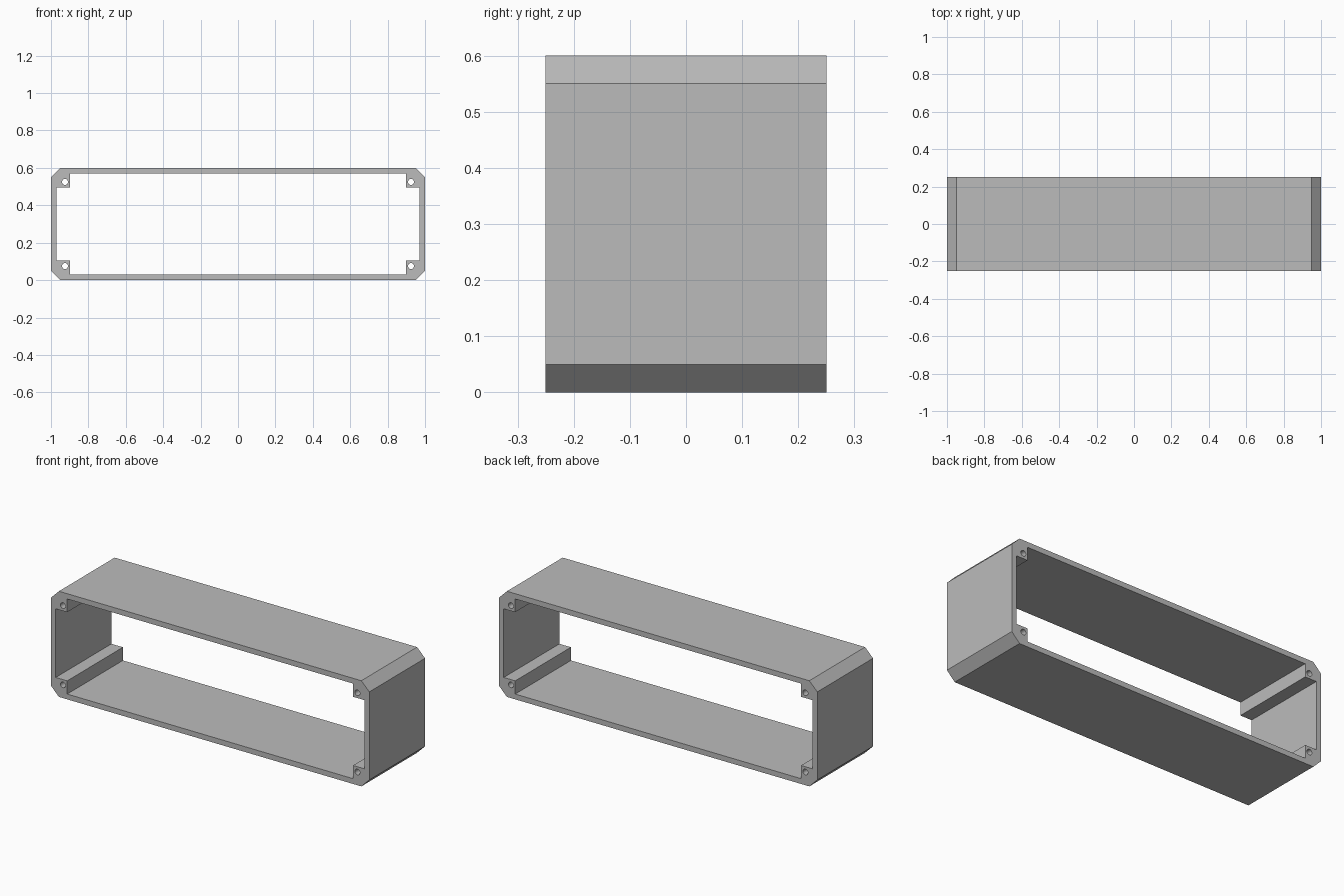
import bpy, bmesh, math
from mathutils import Vector

if "Cube" in bpy.data.objects:
    bpy.data.objects.remove(bpy.data.objects["Cube"])

W, H, D = 1.0, 0.6, 0.25        # half width, height, half depth
CH, T = 0.05, 0.03              # corner chamfer, wall thickness
PX, PZ = 0.898, 0.195           # inner corner of screw posts (from centre)
HX, HZ, HR = 0.925, 0.225, 0.016  # screw hole centre and radius


def mirrored_loop(quarter):
    """Close a first-quadrant profile over both axes."""
    right = quarter + [(x, -z) for x, z in reversed(quarter)]
    return right + [(-x, z) for x, z in reversed(right)]


def circle(cx, cz, r, n=20):
    return [(cx + r * math.cos(2 * math.pi * i / n),
             cz + r * math.sin(2 * math.pi * i / n)) for i in range(n)]


# Cross-section: chamfered outline, opening with corner posts, four screw holes
h = H / 2
loops = [
    mirrored_loop([(W - CH, h), (W, h - CH)]),
    mirrored_loop([(PX, h - T), (PX, PZ), (W - T, PZ)]),
]
loops += [circle(sx * HX, sz * HZ, HR) for sx in (-1, 1) for sz in (-1, 1)]

bm = bmesh.new()
edges = []
for loop in loops:
    vs = [bm.verts.new((x, -D, z + h)) for x, z in loop]
    edges += [bm.edges.new((vs[i - 1], vs[i])) for i in range(len(vs))]
bmesh.ops.triangle_fill(bm, edges=edges, use_beauty=True, normal=Vector((0, -1, 0)))

# Extrude the section through the depth
back = bmesh.ops.extrude_face_region(bm, geom=bm.faces[:], use_keep_orig=True)
bmesh.ops.translate(bm, vec=(0, 2 * D, 0),
                    verts=[g for g in back["geom"] if isinstance(g, bmesh.types.BMVert)])
bmesh.ops.recalc_face_normals(bm, faces=bm.faces[:])

mesh = bpy.data.meshes.new("enclosure_frame")
bm.to_mesh(mesh)
bm.free()
frame = bpy.data.objects.new("enclosure_frame", mesh)
bpy.context.collection.objects.link(frame)

# Plain grey finish
grey = bpy.data.materials.new("grey")
grey.diffuse_color = (0.5, 0.5, 0.5, 1)
grey.use_nodes = True
grey.node_tree.nodes["Principled BSDF"].inputs["Base Color"].default_value = grey.diffuse_color
mesh.materials.append(grey)

# Smooth hole walls, sharp box edges
bpy.context.view_layer.objects.active = frame
frame.select_set(True)
bpy.ops.object.shade_smooth_by_angle(angle=math.radians(30))
